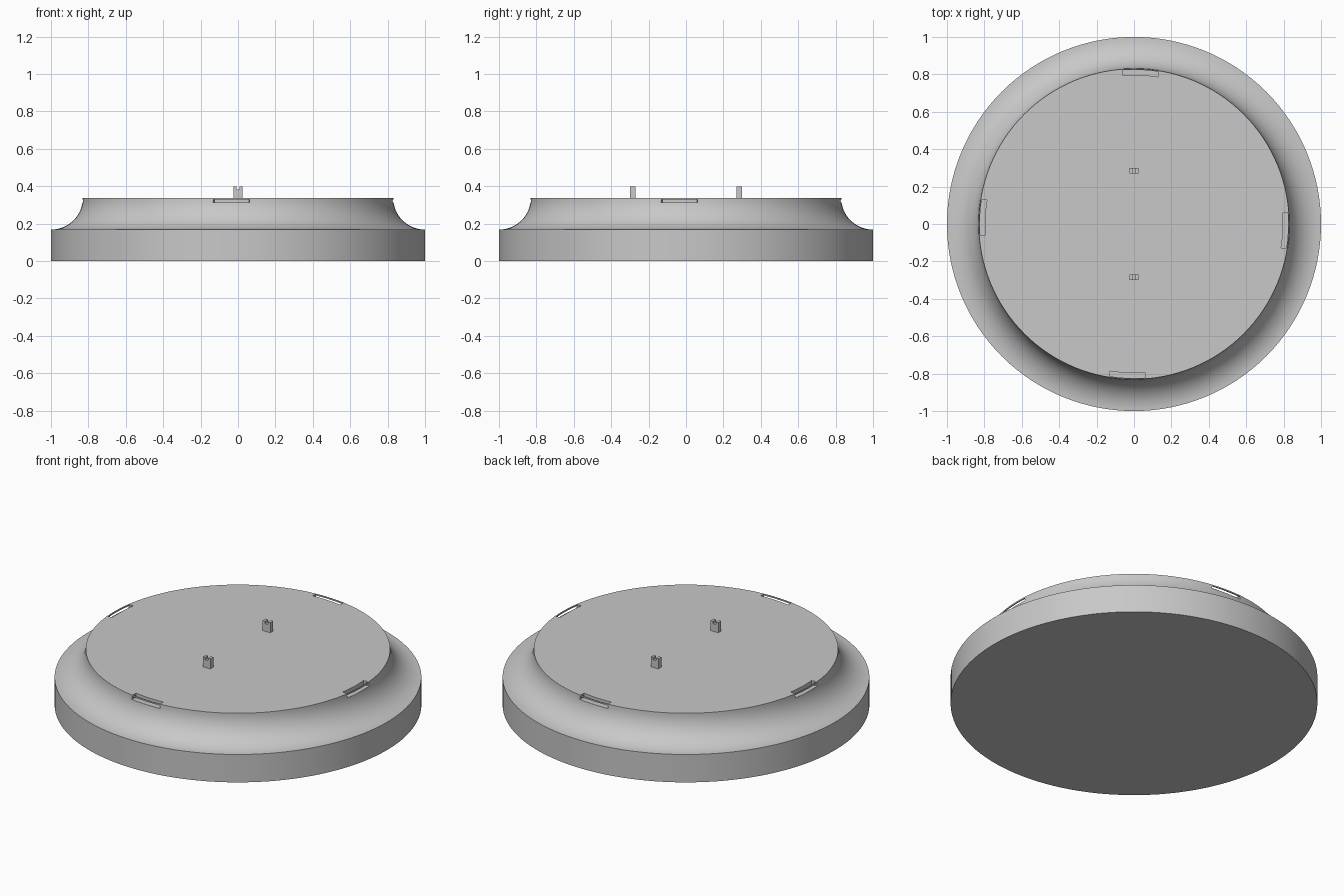
import bpy, bmesh, math

cube = bpy.data.objects.get("Cube")
if cube:
    bpy.data.objects.remove(cube, do_unlink=True)

grey = bpy.data.materials.new("plain grey")
grey.use_nodes = True
colour = (0.58, 0.58, 0.58, 1)
grey.diffuse_color = colour
grey.node_tree.nodes["Principled BSDF"].inputs["Base Color"].default_value = colour

TOP = 0.337       # height of the flat top
STEP = 0.168      # height of the straight outer wall
RIM = 0.83        # radius of the flat top


def finish(name, bm):
    bmesh.ops.recalc_face_normals(bm, faces=bm.faces)
    mesh = bpy.data.meshes.new(name)
    bm.to_mesh(mesh)
    bm.free()
    mesh.materials.append(grey)
    obj = bpy.data.objects.new(name, mesh)
    bpy.context.collection.objects.link(obj)
    return obj


def bridge(bm, a, b, closed=True):
    n = len(a)
    for i in range(n if closed else n - 1):
        j = (i + 1) % n
        bm.faces.new((a[i], a[j], b[j], b[i]))


def lathe(name, profile, segments):
    bm = bmesh.new()
    rings = []
    for r, z in profile:
        angles = [2 * math.pi * i / segments for i in range(segments)]
        rings.append([bm.verts.new((r * math.cos(a), r * math.sin(a), z)) for a in angles])
    for lower, upper in zip(rings, rings[1:]):
        bridge(bm, lower, upper)
    bm.faces.new(rings[0])
    bm.faces.new(rings[-1])
    return finish(name, bm)


def swept_sectors(name, profile, centres, half_angle, steps=12):
    bm = bmesh.new()
    for centre in centres:
        loops = []
        for i in range(steps + 1):
            a = centre + half_angle * (2 * i / steps - 1)
            loops.append([bm.verts.new((r * math.cos(a), r * math.sin(a), z)) for r, z in profile])
        for a, b in zip(loops, loops[1:]):
            bridge(bm, a, b)
        bm.faces.new(loops[0])
        bm.faces.new(loops[-1])
    return finish(name, bm)


# Round base: straight wall, then a concave cove up to the flat top
cove = []
for i in range(17):
    t = math.pi / 2 * i / 16
    cove.append((1 - (1 - RIM) * math.sin(t), TOP - (TOP - STEP) * math.cos(t)))
base = lathe("round_base", [(1, 0)] + cove, 128)

# Four locking slots, open at the top and through the side under a thin rim strip
slot_profile = [(0.797, 0.4), (0.797, 0.312), (0.87, 0.312),
                (0.87, 0.329), (0.824, 0.329), (0.824, 0.4)]
centres = [math.pi / 2 * k - 0.043 for k in range(4)]
cutter = swept_sectors("slot_cutter", slot_profile, centres, 0.117)
cutter.hide_render = True
cut = base.modifiers.new("slots", "BOOLEAN")
cut.operation = "DIFFERENCE"
cut.solver = "EXACT"
cut.object = cutter
bpy.context.view_layer.objects.active = base
bpy.ops.object.select_all(action="DESELECT")
base.select_set(True)
bpy.ops.object.modifier_apply(modifier=cut.name)
bpy.data.objects.remove(cutter, do_unlink=True)
bpy.ops.object.shade_smooth_by_angle(angle=math.radians(25))

# Two small posts with a notched tip
outline = [(-0.025, TOP - 0.01), (0.025, TOP - 0.01), (0.025, 0.398), (0.009, 0.398),
           (0.009, 0.383), (-0.009, 0.383), (-0.009, 0.398), (-0.025, 0.398)]
for name, y in (("front_post", -0.285), ("back_post", 0.285)):
    bm = bmesh.new()
    near = [bm.verts.new((x, y - 0.014, z)) for x, z in outline]
    far = [bm.verts.new((x, y + 0.014, z)) for x, z in outline]
    bridge(bm, near, far)
    bm.faces.new(near)
    bm.faces.new(far)
    finish(name, bm)
